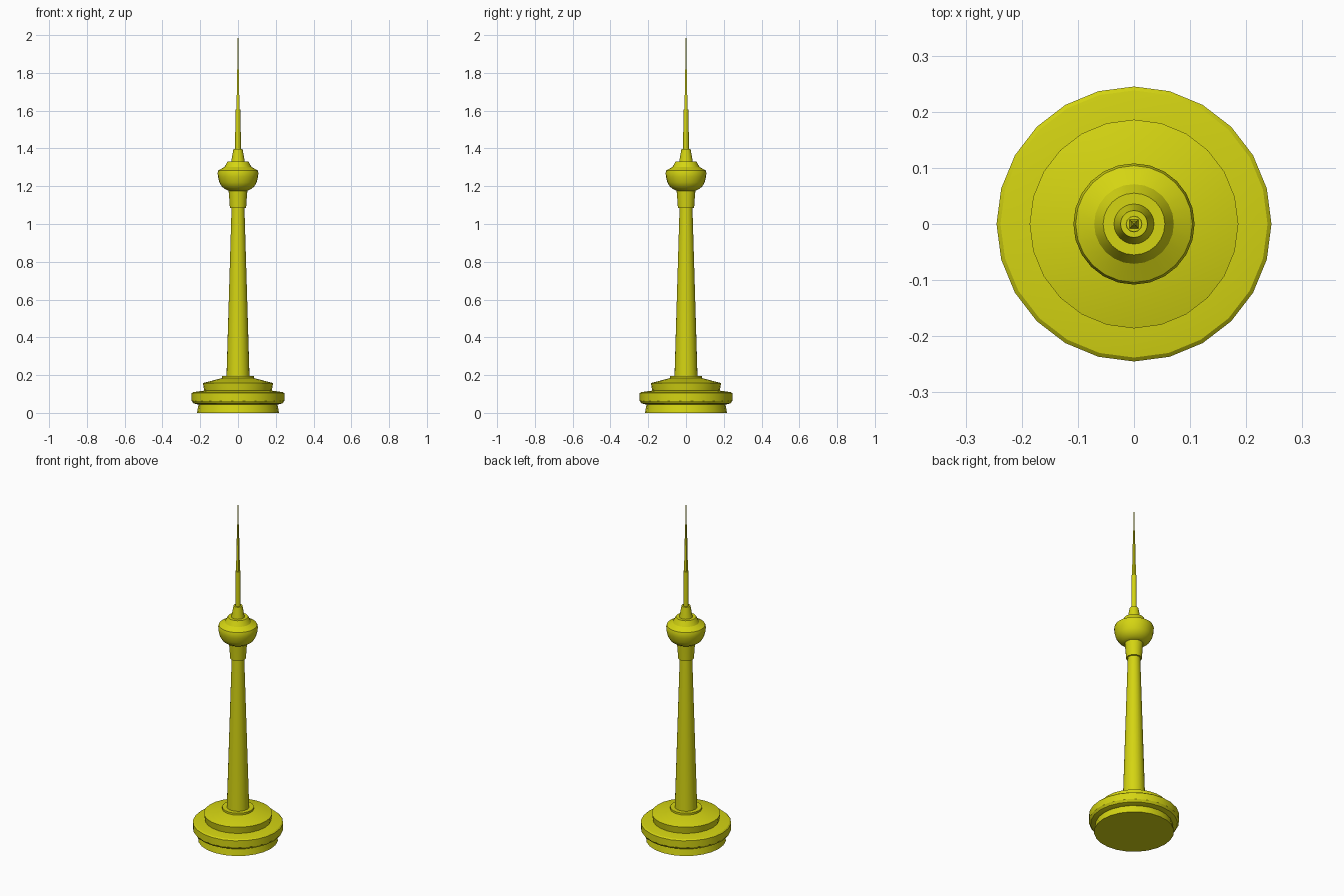
import bpy, bmesh, math

if "Cube" in bpy.data.objects:
    bpy.data.objects.remove(bpy.data.objects["Cube"])

paint = bpy.data.materials.new("yellow_paint")
paint.diffuse_color = (0.66, 0.66, 0.006, 1)
paint.use_nodes = True
paint.node_tree.nodes["Principled BSDF"].inputs["Base Color"].default_value = paint.diffuse_color


def lathe(name, profile, sides=24, turn=0.0, smooth=True):
    """Closed solid of revolution from (radius, height) pairs, bottom to top."""
    bm = bmesh.new()
    rings = []
    for r, z in profile:
        rings.append([bm.verts.new((r * math.cos(turn + 2 * math.pi * i / sides),
                                    r * math.sin(turn + 2 * math.pi * i / sides), z))
                      for i in range(sides)])
    for a, b in zip(rings, rings[1:]):
        for i in range(sides):
            j = (i + 1) % sides
            bm.faces.new((a[i], a[j], b[j], b[i]))
    bm.faces.new(rings[0][::-1])
    bm.faces.new(rings[-1])
    mesh = bpy.data.meshes.new(name)
    bm.to_mesh(mesh)
    bm.free()
    mesh.materials.append(paint)
    ob = bpy.data.objects.new(name, mesh)
    bpy.context.collection.objects.link(ob)
    if smooth:
        bpy.ops.object.select_all(action='DESELECT')
        ob.select_set(True)
        bpy.context.view_layer.objects.active = ob
        bpy.ops.object.shade_smooth_by_angle(angle=math.radians(30))
    return ob


# Round base building: plinth, overhanging lower storey, upper storey with sloped roof
lathe("base_plinth", [(0.217, 0), (0.209, 0.045)])
lathe("lower_storey", [(0.209, 0.043), (0.236, 0.051), (0.245, 0.064),
                       (0.245, 0.104), (0.238, 0.11), (0.178, 0.118)])
lathe("upper_storey", [(0.178, 0.112), (0.186, 0.158), (0.085, 0.184)])
lathe("shaft_collar", [(0.086, 0.178), (0.086, 0.195)])

# Tapering shaft with a thicker neck below the pod
lathe("shaft", [(0.061, 0.19), (0.034, 1.09)])
lathe("neck", [(0.043, 1.085), (0.046, 1.13), (0.05, 1.18)])

# Observation pod with bowl underside and stepped roof
lathe("pod", [(0.05, 1.176), (0.067, 1.184), (0.086, 1.198), (0.099, 1.22),
              (0.106, 1.25), (0.108, 1.27), (0.104, 1.284), (0.071, 1.302),
              (0.055, 1.332)])

# Antenna: cone, round mast, square needle
lathe("antenna_cone", [(0.036, 1.33), (0.024, 1.398)])
lathe("antenna_mast", [(0.015, 1.395), (0.014, 1.605)], 12)
lathe("antenna_needle_lower", [(0.011, 1.6), (0.007, 1.8)], 4, math.pi / 4, False)
lathe("antenna_needle_tip", [(0.006, 1.8), (0.0015, 2.0)], 4, math.pi / 4, False)
